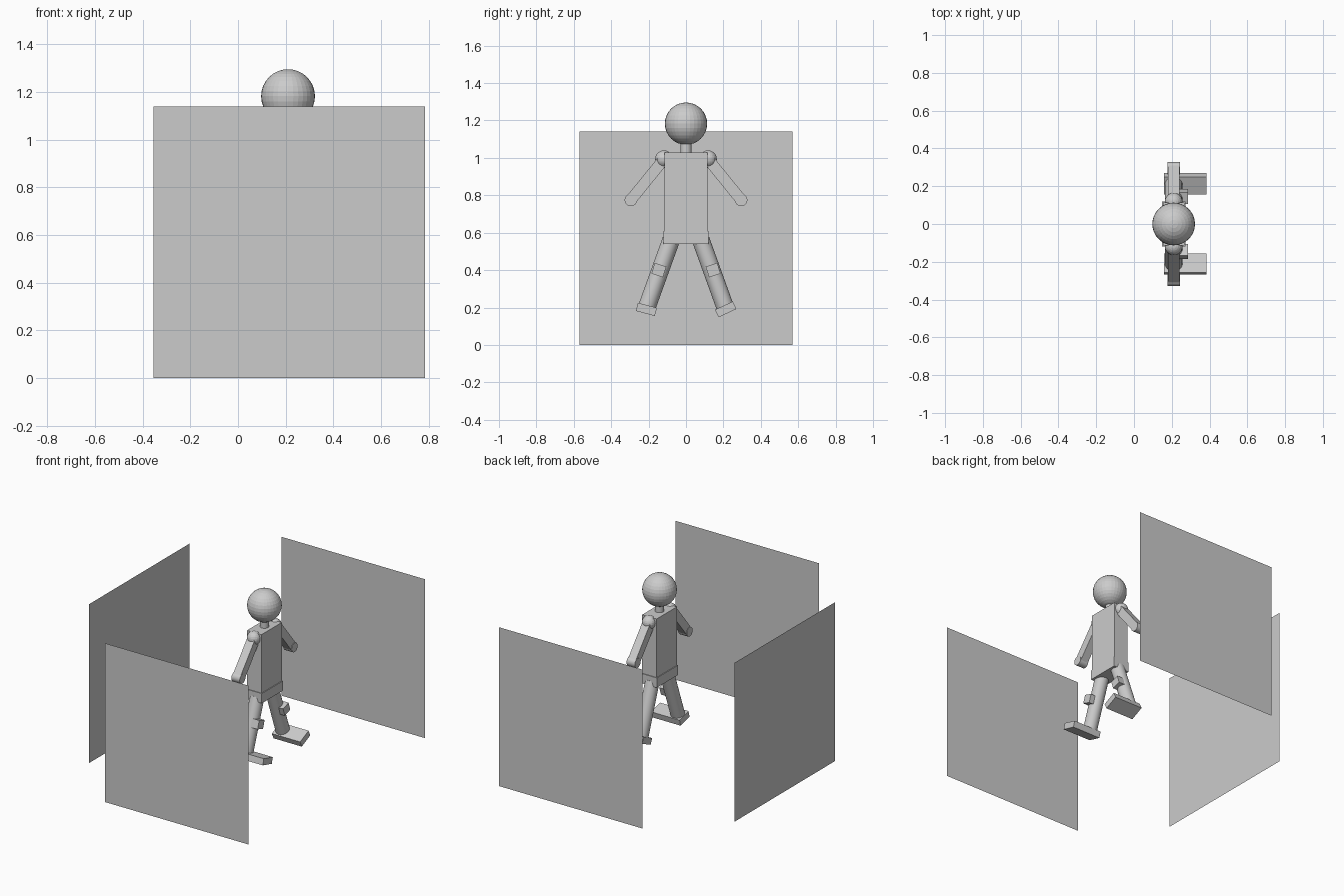
import bpy
from math import radians, pi
from mathutils import Vector

if "Cube" in bpy.data.objects:
    bpy.data.objects.remove(bpy.data.objects["Cube"])

CX = 0.21  # x position of the standing figure


def box(name, loc, size, rot_x=0.0):
    bpy.ops.mesh.primitive_cube_add(size=1, location=loc, rotation=(rot_x, 0, 0))
    ob = bpy.context.object
    ob.name = name
    ob.scale = size
    return ob


def ball(name, loc, r, seg=32, rings=16):
    bpy.ops.mesh.primitive_uv_sphere_add(radius=r, segments=seg, ring_count=rings, location=loc)
    bpy.context.object.name = name


def rod(name, a, b, r, sides=32):
    a, b = Vector(a), Vector(b)
    d = b - a
    bpy.ops.mesh.primitive_cylinder_add(radius=r, depth=d.length, vertices=sides, location=(a + b) / 2)
    ob = bpy.context.object
    ob.name = name
    ob.rotation_euler = d.to_track_quat('Z', 'Y').to_euler()
    bpy.ops.object.shade_smooth_by_angle(angle=radians(30))


def panel(name, loc, rot):
    bpy.ops.mesh.primitive_plane_add(size=1.14, location=loc, rotation=rot)
    bpy.context.object.name = name


# Three upright square panels around the figure
panel("front_panel", (0.215, -1, 0.57), (pi / 2, 0, 0))
panel("rear_panel", (0.215, 1, 0.57), (-pi / 2, 0, 0))
panel("side_panel", (-0.785, 0, 0.57), (0, pi / 2, 0))

# Head, neck, torso and pelvis
ball("head", (CX, 0, 1.183), 0.113)
rod("neck", (CX, 0, 1.02), (CX, 0, 1.10), 0.03)
box("torso", (CX, 0, 0.82), (0.115, 0.23, 0.42))
box("pelvis", (CX, 0, 0.575), (0.125, 0.24, 0.07))

for s, side in ((-1, "right"), (1, "left")):
    # Arm: shoulder ball, square arm, round hand lying along x
    shoulder = Vector((CX, s * 0.118, 0.993))
    hand = Vector((CX, s * 0.295, 0.775))
    ball(side + "_shoulder", shoulder, 0.047, 24, 12)
    d = hand - shoulder
    arm = box(side + "_arm", (shoulder + hand) / 2, (0.06, 0.06, d.length))
    arm.rotation_euler = (Vector((0, 0, -1)).rotation_difference(d)).to_euler()
    rod(side + "_hand", hand - Vector((0.033, 0, 0)), hand + Vector((0.033, 0, 0)), 0.033)

    # Leg with knee pad and forward-pointing foot
    rod(side + "_leg", (CX, s * 0.08, 0.56), (CX, s * 0.208, 0.205), 0.047)
    box(side + "_knee_pad", (0.26, s * 0.145, 0.40), (0.05, 0.065, 0.06), s * radians(18))
    foot_tilt = radians(15 if s < 0 else 25)
    box(side + "_foot", (0.2725, s * 0.212, 0.19), (0.225, 0.105, 0.045), s * foot_tilt)
